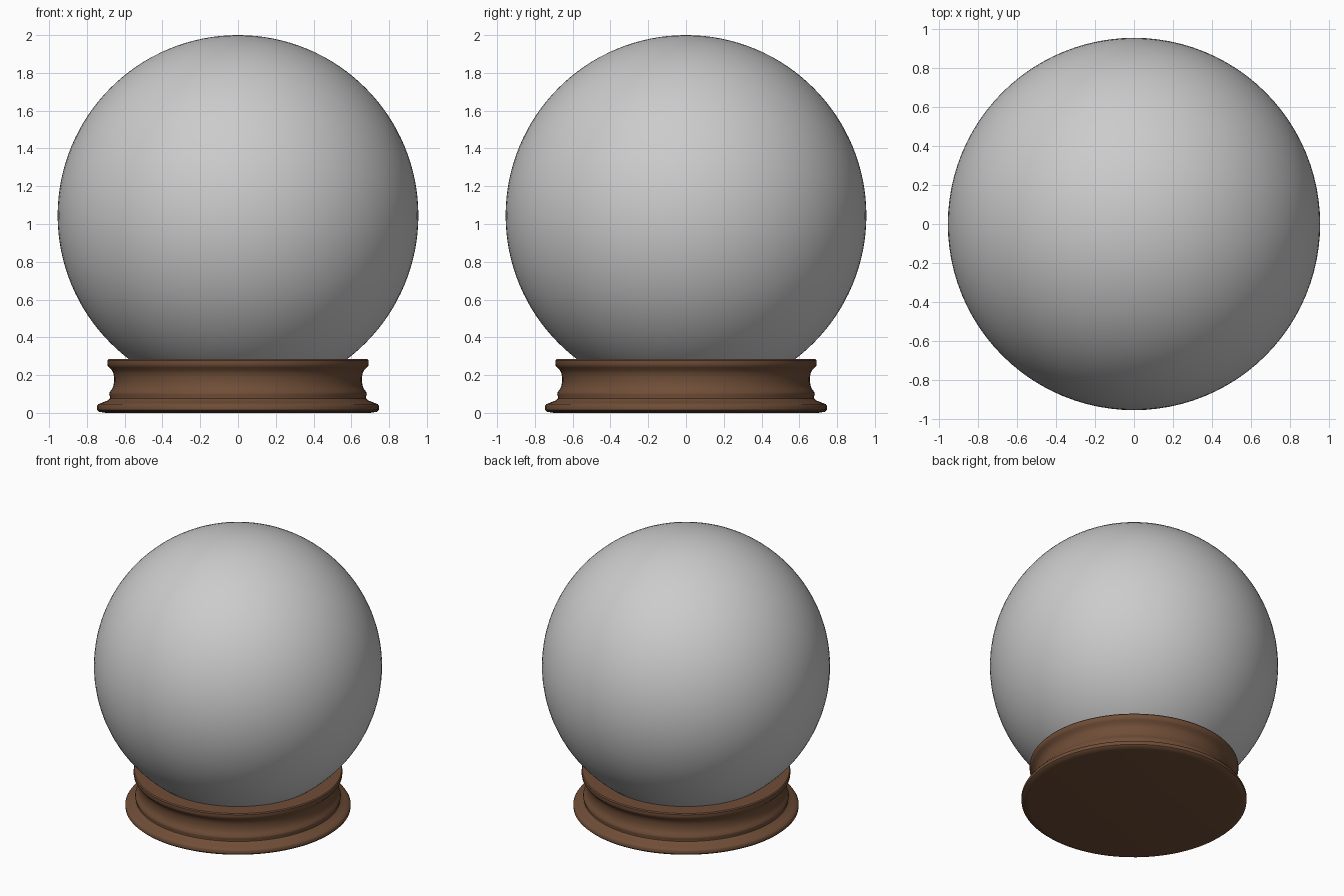
import bpy, bmesh, math

if "Cube" in bpy.data.objects:
    bpy.data.objects.remove(bpy.data.objects["Cube"])

def material(name, rgb):
    m = bpy.data.materials.new(name)
    m.diffuse_color = (*rgb, 1)
    m.use_nodes = True
    m.node_tree.nodes["Principled BSDF"].inputs["Base Color"].default_value = m.diffuse_color
    return m

def finish(name, bm, mat, angle):
    bmesh.ops.recalc_face_normals(bm, faces=bm.faces)
    me = bpy.data.meshes.new(name)
    bm.to_mesh(me)
    bm.free()
    ob = bpy.data.objects.new(name, me)
    bpy.context.collection.objects.link(ob)
    me.materials.append(mat)
    bpy.ops.object.select_all(action='DESELECT')
    ob.select_set(True)
    bpy.context.view_layer.objects.active = ob
    bpy.ops.object.shade_smooth_by_angle(angle=math.radians(angle))
    return ob

def lathe(name, profile, mat, sides=96):
    bm = bmesh.new()
    rings = []
    for r, z in profile:
        if r == 0:
            rings.append([bm.verts.new((0, 0, z))] * sides)
        else:
            rings.append([bm.verts.new((r * math.cos(2 * math.pi * i / sides),
                                        r * math.sin(2 * math.pi * i / sides), z)) for i in range(sides)])
    for a, b in zip(rings, rings[1:]):
        for i in range(sides):
            j = (i + 1) % sides
            bm.faces.new(dict.fromkeys((a[i], a[j], b[j], b[i])))
    return finish(name, bm, mat, 40)

glass = material("globe grey", (0.6, 0.6, 0.6))
wood = material("brown wood", (0.16, 0.075, 0.038))

# Globe
bm = bmesh.new()
bmesh.ops.create_uvsphere(bm, u_segments=96, v_segments=64, radius=0.955)
globe = finish("globe", bm, glass, 60)
globe.location.z = 1.045

# Turned wooden base: foot, bead, hollow neck, top lip
lathe("wooden_base", [
    (0, 0), (0.70, 0), (0.735, 0.006), (0.746, 0.016), (0.747, 0.035), (0.74, 0.046),
    (0.715, 0.056), (0.69, 0.066), (0.678, 0.076), (0.677, 0.085), (0.682, 0.098),
    (0.679, 0.110), (0.668, 0.125), (0.660, 0.142), (0.656, 0.165), (0.656, 0.19),
    (0.660, 0.21), (0.668, 0.226), (0.682, 0.24), (0.690, 0.25), (0.692, 0.262),
    (0.692, 0.278), (0.686, 0.285), (0.57, 0.285)], wood)
